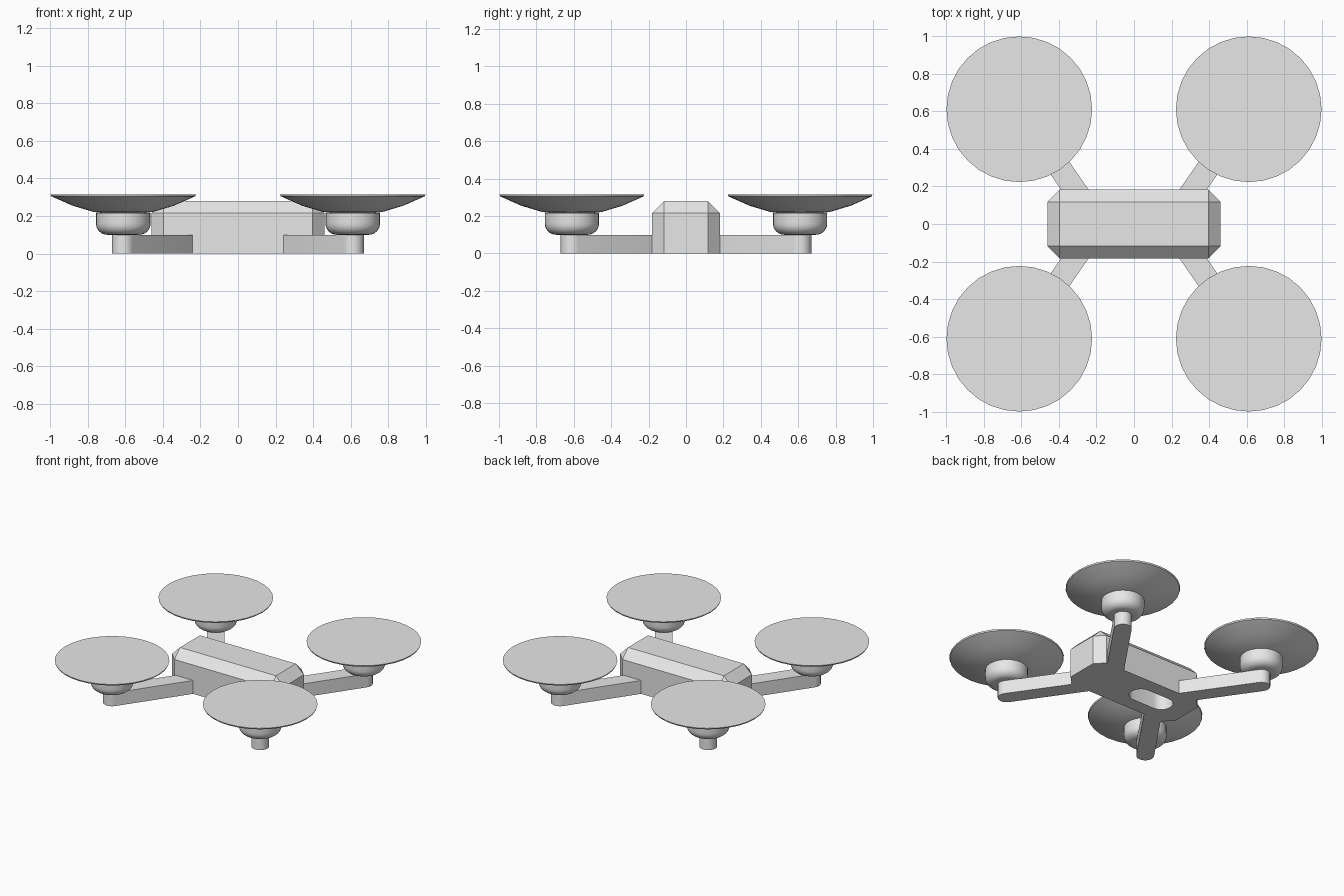
import bpy, bmesh, math
from mathutils import Vector

cube = bpy.data.objects.get("Cube")
if cube:
    bpy.data.objects.remove(cube, do_unlink=True)

GREY = (0.8, 0.8, 0.8, 1)
grey = bpy.data.materials.new("light_grey")
grey.use_nodes = True
grey.diffuse_color = GREY
grey.node_tree.nodes["Principled BSDF"].inputs["Base Color"].default_value = GREY


def add_object(name, bm, smooth=False):
    bmesh.ops.recalc_face_normals(bm, faces=bm.faces)
    mesh = bpy.data.meshes.new(name)
    bm.to_mesh(mesh)
    bm.free()
    mesh.materials.append(grey)
    obj = bpy.data.objects.new(name, mesh)
    bpy.context.collection.objects.link(obj)
    if smooth:
        bpy.ops.object.select_all(action="DESELECT")
        obj.select_set(True)
        bpy.context.view_layer.objects.active = obj
        bpy.ops.object.shade_smooth_by_angle(angle=math.radians(35))
    return obj


def extrude_outline(name, points, z0, z1, smooth=True):
    bm = bmesh.new()
    face = bm.faces.new([bm.verts.new((p[0], p[1], z0)) for p in points])
    ext = bmesh.ops.extrude_face_region(bm, geom=[face])
    verts = [g for g in ext["geom"] if isinstance(g, bmesh.types.BMVert)]
    bmesh.ops.translate(bm, vec=(0, 0, z1 - z0), verts=verts)
    return add_object(name, bm, smooth)


def half_round(centre, direction, radius, steps=12):
    side = Vector((direction.y, -direction.x))
    return [centre + radius * (math.cos(a) * side + math.sin(a) * direction)
            for a in (math.pi * i / steps for i in range(steps + 1))]


def lathe(name, profile, x, y, segments=32):
    # Spin a radius/height profile and cap both ends
    bm = bmesh.new()
    rings = []
    for r, z in profile:
        rings.append([bm.verts.new((x + r * math.cos(math.tau * i / segments),
                                    y + r * math.sin(math.tau * i / segments), z))
                      for i in range(segments)])
    for low, high in zip(rings, rings[1:]):
        for i in range(segments):
            j = (i + 1) % segments
            bm.faces.new((low[i], low[j], high[j], high[i]))
    bm.faces.new(rings[0])
    bm.faces.new(rings[-1])
    return add_object(name, bm, True)


# Body: a box with every edge chamfered except around the flat base
bm = bmesh.new()
bmesh.ops.create_cube(bm, size=1)
for v in bm.verts:
    v.co = (v.co.x * 0.92, v.co.y * 0.366, (v.co.z + 0.5) * 0.28)
edges = [e for e in bm.edges if max(v.co.z for v in e.verts) > 0.1]
bmesh.ops.bevel(bm, geom=edges, offset=0.065, segments=1, affect="EDGES")
body = add_object("body", bm)

# Rounded slot in the underside
slot = (half_round(Vector((-0.06, 0)), Vector((1, 0)), 0.08)
        + half_round(Vector((-0.24, 0)), Vector((-1, 0)), 0.08))
cutter = extrude_outline("slot_cutter", slot, -0.1, 0.2)
cut = body.modifiers.new("slot", "BOOLEAN")
cut.operation = "DIFFERENCE"
cut.solver = "EXACT"
cut.object = cutter
bpy.ops.object.select_all(action="DESELECT")
body.select_set(True)
bpy.context.view_layer.objects.active = body
bpy.ops.object.modifier_apply(modifier="slot")
bpy.data.objects.remove(cutter, do_unlink=True)
bpy.ops.object.shade_smooth_by_angle(angle=math.radians(25))

# Motor pod: rounded lower edge, straight sides
POD = [(0.085 + 0.06 * math.sin(a), 0.16 - 0.06 * math.cos(a))
       for a in (math.pi / 2 * i / 6 for i in range(7))] + [(0.145, 0.215)]
# Rotor: shallow bowl-shaped underside with a flat top
ROTOR = [(0.08, 0.212), (0.145, 0.216), (0.24, 0.25), (0.385, 0.31), (0.385, 0.315)]
ROTOR = [(0.08, 0.212), (0.16, 0.222), (0.27, 0.255), (0.383, 0.305), (0.387, 0.315)]

# Four arms, each carrying a pod and a rotor
for sx, side in ((1, "left"), (-1, "right")):
    for sy, end in ((-1, "front"), (1, "back")):
        tip = Vector((0.61 * sx, 0.61 * sy))
        root = Vector((0.285 * sx, 0.14 * sy))
        out = (tip - root).normalized()
        across = Vector((out.y, -out.x)) * 0.06
        outline = half_round(tip, out, 0.06) + [root - across, root + across]
        label = f"{end}_{side}"
        extrude_outline(f"{label}_arm", outline, 0, 0.1)
        lathe(f"{label}_motor_pod", POD, tip.x, tip.y)
        lathe(f"{label}_rotor", ROTOR, tip.x, tip.y)
